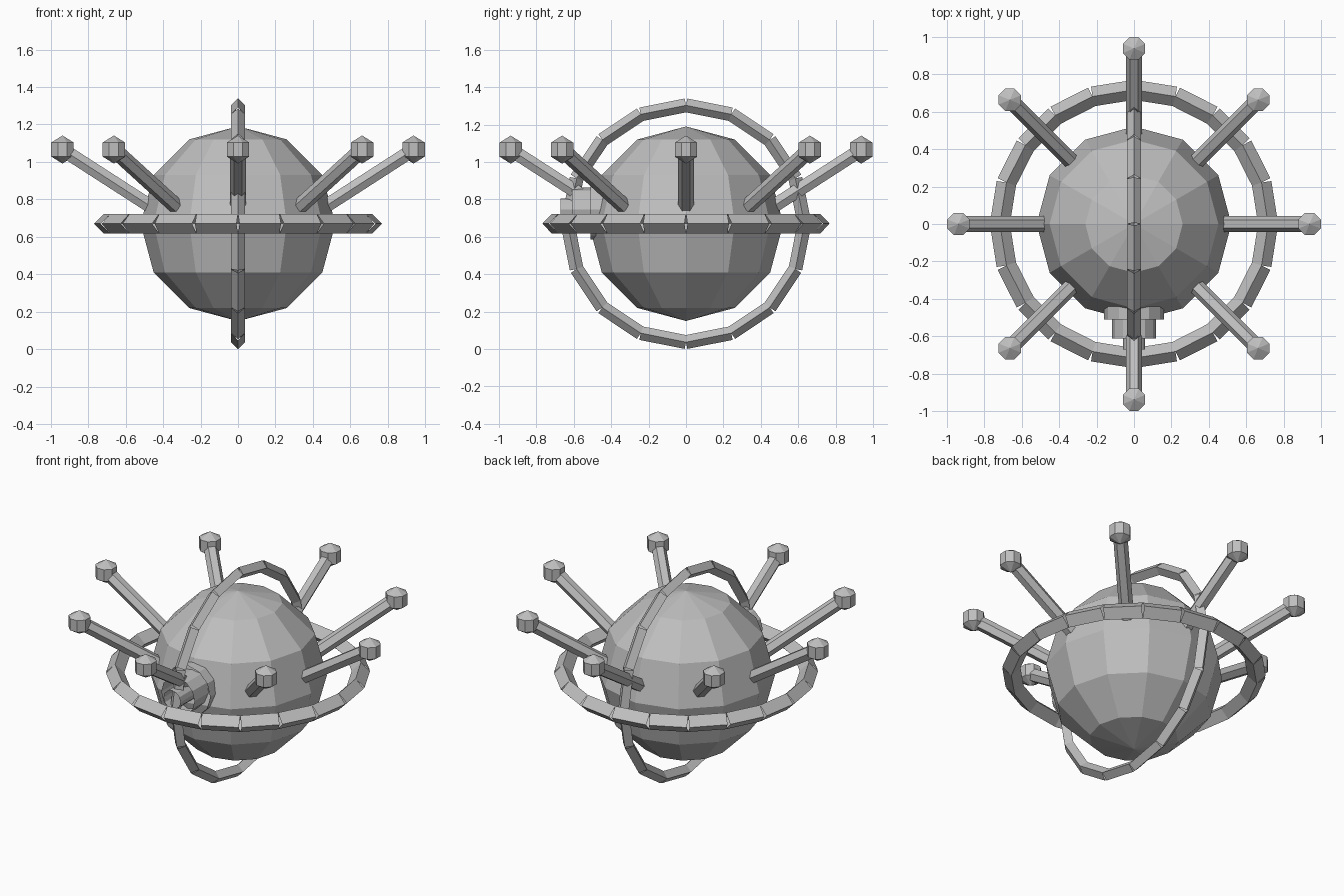
import bpy, bmesh
from math import sin, cos, pi
from mathutils import Vector, Matrix

cube = bpy.data.objects.get("Cube")
if cube:
    bpy.data.objects.remove(cube, do_unlink=True)

grey = bpy.data.materials.new("plain_grey")
grey.use_nodes = True
grey.diffuse_color = (0.52, 0.52, 0.52, 1)
grey.node_tree.nodes["Principled BSDF"].inputs["Base Color"].default_value = (0.52, 0.52, 0.52, 1)

CENTRE = Vector((0, 0, 0.67))


def finish(bm, name):
    mesh = bpy.data.meshes.new(name)
    bm.to_mesh(mesh)
    bm.free()
    mesh.materials.append(grey)
    obj = bpy.data.objects.new(name, mesh)
    bpy.context.collection.objects.link(obj)
    return obj


def tube(bm, start, end, radius, sides, outward):
    """Open faceted tube between two points, one corner facing outward."""
    z = (end - start).normalized()
    y = z.cross(outward).normalized()
    x = y.cross(z)
    turn = Matrix((x, y, z)).transposed().to_4x4()
    place = Matrix.Translation((start + end) / 2) @ turn
    bmesh.ops.create_cone(bm, cap_ends=False, segments=sides, radius1=radius,
                          radius2=radius, depth=(end - start).length, matrix=place)


def ring(name, axis_a, axis_b, radius, thickness, count):
    """Ring of separate straight diamond bars."""
    bm = bmesh.new()
    points = [CENTRE + radius * (axis_a * cos(2 * pi * i / count) + axis_b * sin(2 * pi * i / count))
              for i in range(count)]
    for i, p in enumerate(points):
        q = points[(i + 1) % count]
        tube(bm, p, q, thickness, 4, (p + q) / 2 - CENTRE)
    finish(bm, name)


X, Y, Z = Vector((1, 0, 0)), Vector((0, 1, 0)), Vector((0, 0, 1))

# Faceted round body
bm = bmesh.new()
bmesh.ops.create_uvsphere(bm, u_segments=12, v_segments=6, radius=0.52,
                          matrix=Matrix.Translation(CENTRE))
finish(bm, "body")

# Two surrounding rings
ring("horizontal_ring", X, Y, 0.716, 0.053, 20)
ring("vertical_ring", Y, Z, 0.633, 0.037, 16)

# Eight raised rods with knobs
for i in range(8):
    out = Vector((cos(i * pi / 4), sin(i * pi / 4), 0))
    tip = out * 0.937 + Z * 1.066
    bm = bmesh.new()
    tube(bm, out * 0.47 + Z * 0.765, tip, 0.042, 6, Z)
    finish(bm, f"rod_{i + 1}")
    bm = bmesh.new()
    bmesh.ops.create_uvsphere(bm, u_segments=8, v_segments=3, radius=0.075,
                              matrix=Matrix.Translation(tip) @ Matrix.Rotation(pi / 8, 4, "Z"))
    finish(bm, f"knob_{i + 1}")

# Stepped open nozzle on the front
for name, radius, back, front in (("nozzle_collar", 0.16, -0.42, -0.51),
                                  ("nozzle_barrel", 0.118, -0.45, -0.61),
                                  ("nozzle_tip", 0.06, -0.5, -0.67)):
    bm = bmesh.new()
    tube(bm, Vector((0, back, 0.745)), Vector((0, front, 0.745)), radius, 12, Z)
    finish(bm, name)
